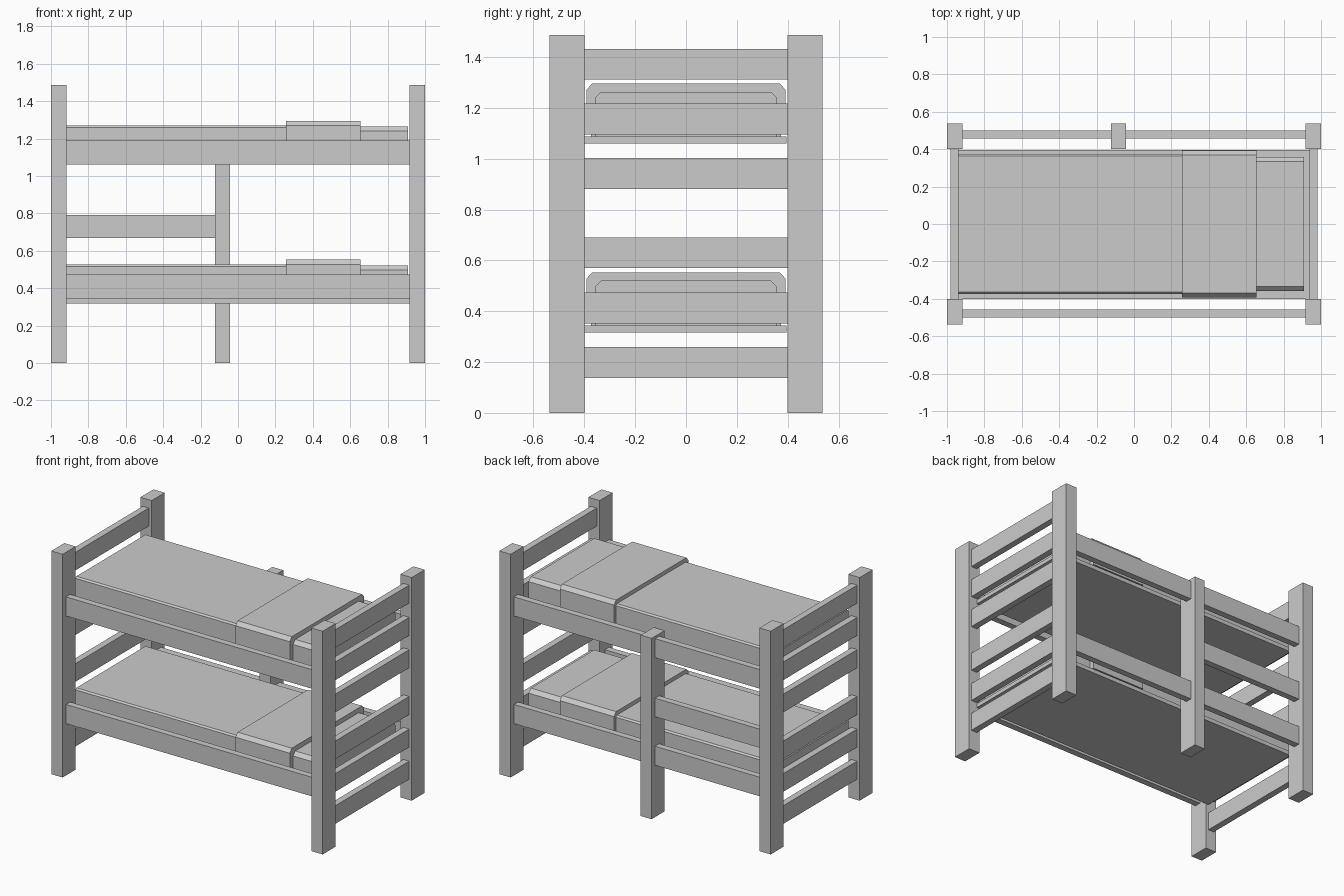
import bpy
import bmesh

if "Cube" in bpy.data.objects:
    bpy.data.objects.remove(bpy.data.objects["Cube"])


def box(name, x, y, z):
    """Box from (min, max) ranges."""
    vs = [(a, b, c) for a in x for b in y for c in z]
    fs = [(0, 1, 3, 2), (4, 6, 7, 5), (0, 4, 5, 1), (2, 3, 7, 6), (0, 2, 6, 4), (1, 5, 7, 3)]
    me = bpy.data.meshes.new(name)
    me.from_pydata(vs, [], fs)
    ob = bpy.data.objects.new(name, me)
    bpy.context.collection.objects.link(ob)
    return ob


def bedding(name, x, half, z, cy, cz):
    """Padded slab: chamfered cross-section in yz extruded along x."""
    prof = [(-half, z[0]), (half, z[0]), (half, z[1] - cz), (half - cy, z[1]),
            (-half + cy, z[1]), (-half, z[1] - cz)]
    bm = bmesh.new()
    face = bm.faces.new([bm.verts.new((x[0], y, h)) for y, h in prof])
    ext = bmesh.ops.extrude_face_region(bm, geom=[face])
    moved = [v for v in ext["geom"] if isinstance(v, bmesh.types.BMVert)]
    bmesh.ops.translate(bm, verts=moved, vec=(x[1] - x[0], 0, 0))
    bmesh.ops.recalc_face_normals(bm, faces=bm.faces)
    me = bpy.data.meshes.new(name)
    bm.to_mesh(me)
    bm.free()
    bpy.context.collection.objects.link(bpy.data.objects.new(name, me))


def span(sign, a, b):
    return sorted((sign * a, sign * b))


# Corner posts and end rails
for sx, end in ((-1, "left"), (1, "right")):
    for sy, side in ((-1, "front"), (1, "back")):
        box(f"{side}_{end}_post", span(sx, 0.917, 1.0), span(sy, 0.40, 0.537), (0, 1.487))
    for i, z in enumerate((0.138, 0.352, 0.569, 0.881, 1.096, 1.311)):
        box(f"{end}_end_rail_{i + 1}", span(sx, 0.938, 0.982), (-0.40, 0.40), (z, z + 0.121))

# Middle back post and short back rail
box("back_middle_post", (-0.122, -0.042), (0.40, 0.537), (0, 1.205))
box("back_short_rail", (-0.917, -0.122), (0.456, 0.50), (0.668, 0.792))

# Two bunks: side rails, base board, bedding
for level, z in (("lower", 0.317), ("upper", 1.06)):
    rail = 0.345 if level == "lower" else 1.062
    for sy, side in ((-1, "front"), (1, "back")):
        box(f"{level}_{side}_rail", (-0.917, 0.917), span(sy, 0.456, 0.50), (rail, rail + 0.127))
    box(f"{level}_base_board", (-0.938, 0.938), (-0.40, 0.396), (z, z + 0.027))
    bedding(f"{level}_blanket", (-0.937, 0.256), 0.373, (z + 0.027, z + 0.209), 0.01, 0.01)
    bedding(f"{level}_blanket_fold", (0.256, 0.656), 0.392, (z + 0.037, z + 0.235), 0.022, 0.025)
    bedding(f"{level}_pillow", (0.656, 0.91), 0.358, (z + 0.027, z + 0.203), 0.024, 0.024)
